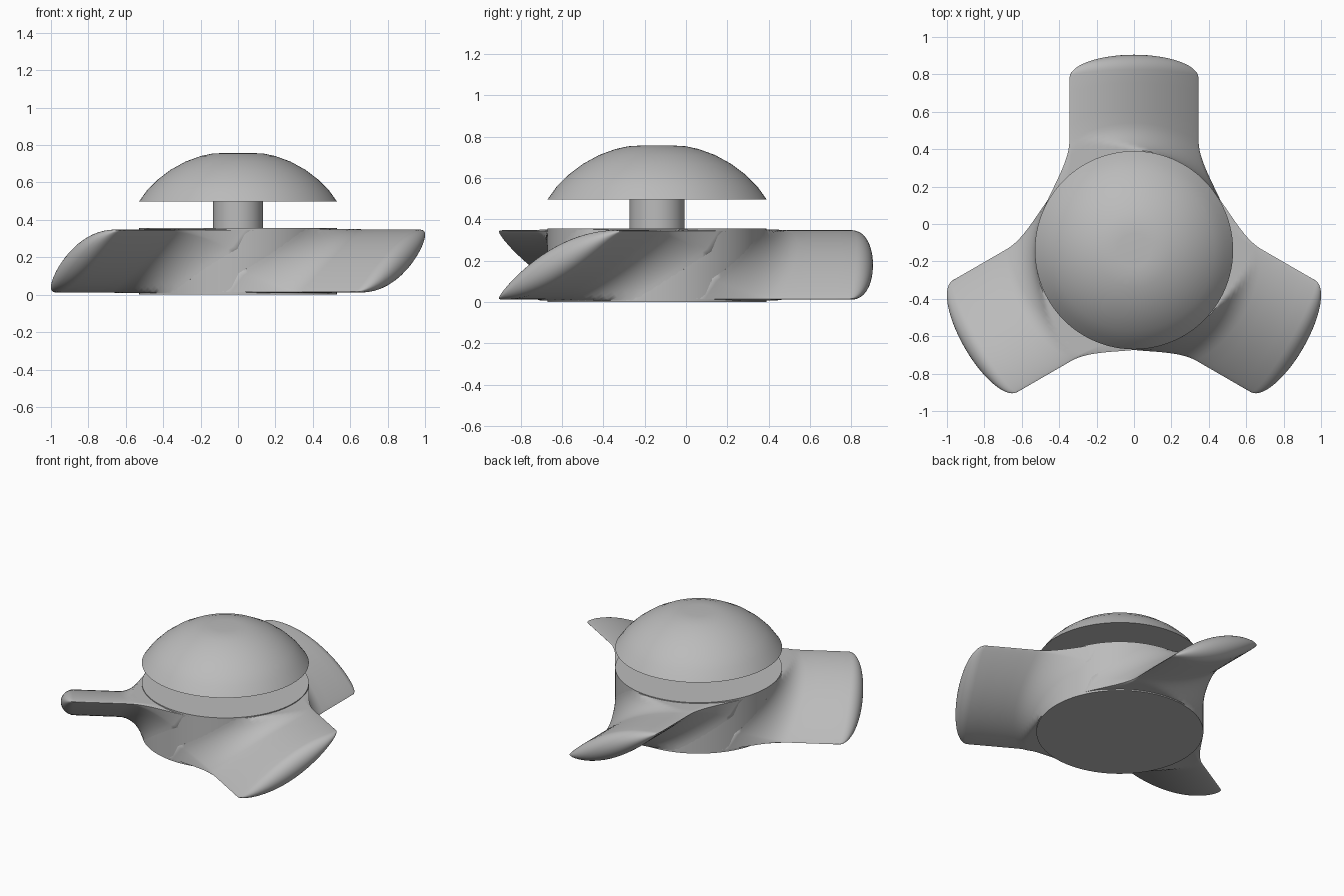
import bpy, bmesh, math
from mathutils import Matrix, Vector

cube = bpy.data.objects.get("Cube")
if cube:
    bpy.data.objects.remove(cube)

grey = bpy.data.materials.new("plain_grey")
grey.use_nodes = True
COLOUR = (0.5, 0.5, 0.5, 1)
grey.diffuse_color = COLOUR
grey.node_tree.nodes["Principled BSDF"].inputs["Base Color"].default_value = COLOUR

CENTRE = Vector((0, -0.14, 0))
HUB_R = 0.53
FILLET = 0.15
HALF_W = 0.345      # half the blade width


def finish(name, bm, angle=35):
    bmesh.ops.recalc_face_normals(bm, faces=bm.faces)
    mesh = bpy.data.meshes.new(name)
    bm.to_mesh(mesh)
    bm.free()
    mesh.materials.append(grey)
    obj = bpy.data.objects.new(name, mesh)
    bpy.context.collection.objects.link(obj)
    bpy.ops.object.select_all(action='DESELECT')
    bpy.context.view_layer.objects.active = obj
    obj.select_set(True)
    bpy.ops.object.shade_smooth_by_angle(angle=math.radians(angle))
    return obj


def lathe(name, profile, steps=96):
    bm = bmesh.new()
    verts = [bm.verts.new((r, 0, z)) for r, z in profile]
    edges = [bm.edges.new(pair) for pair in zip(verts, verts[1:])]
    bmesh.ops.spin(bm, geom=verts + edges, cent=(0, 0, 0), axis=(0, 0, 1),
                   angle=math.tau, steps=steps)
    bmesh.ops.remove_doubles(bm, verts=bm.verts, dist=0.0005)
    bmesh.ops.translate(bm, verts=bm.verts, vec=CENTRE)
    return finish(name, bm)


# Hub, shaft and domed cap
lathe("hub", [(0, 0), (HUB_R, 0), (HUB_R, 0.357), (0, 0.357)])
lathe("shaft", [(0, 0.34), (0.133, 0.34), (0.133, 0.51), (0, 0.51)], 48)
lathe("dome_cap", [(0, 0.497), (HUB_R, 0.497), (0.485, 0.56), (0.43, 0.615),
                   (0.36, 0.668), (0.28, 0.712), (0.2, 0.741), (0.14, 0.754),
                   (0.09, 0.757), (0, 0.757)])


# Pitched lens section of a blade: across position and height
def lens(theta, thin=1.0):
    u = -math.cos(theta)
    side = math.sin(theta)
    half = 0.08 * abs(side) * side + 0.01 * side
    return Vector((u * HALF_W, 0.18 - 0.165 * u + half * thin))


COUNT = 56
ANGLES = [math.tau * i / COUNT for i in range(COUNT)]


def clamp_height(z):
    return min(max(z, 0.008), 0.351)


def root_ring(rho):
    """Section grown outwards into a fillet, lying on a cylinder round the hub."""
    gap = FILLET - max(rho - HUB_R, 0)
    grow = FILLET - math.sqrt(max(FILLET ** 2 - gap ** 2, 0))
    ring = []
    for a in ANGLES:
        tangent = lens(a + 0.03) - lens(a - 0.03)
        normal = Vector((-tangent.y, tangent.x)).normalized()
        p = lens(a) + normal * grow
        ring.append(Vector((p.x, math.sqrt(rho ** 2 - p.x ** 2), clamp_height(p.y))))
    return ring


def tip_ring(phi):
    """Section thinning out into the rounded tip."""
    ring = []
    for a in ANGLES:
        p = lens(a, math.cos(phi))
        arch = abs(math.sin(a))
        y = 0.92 + 0.125 * arch - 0.08 * arch * (1 - math.sin(phi))
        ring.append(Vector((p.x, y, clamp_height(p.y))))
    return ring


def blade(name, turn):
    rings = [root_ring(0.515)]
    for i in range(13):
        t = i / 12
        rings.append(root_ring(HUB_R + FILLET * t * t))
    tips = [tip_ring(math.pi / 2 * i / 8) for i in range(9)]
    base = rings[-1]
    for t in (0.25, 0.5, 0.75):
        rings.append([p.lerp(q, t) for p, q in zip(base, tips[0])])
    rings += tips
    bm = bmesh.new()
    rows = [[bm.verts.new(p) for p in ring] for ring in rings]
    for low, high in zip(rows, rows[1:]):
        for i in range(COUNT):
            j = (i + 1) % COUNT
            bm.faces.new((low[i], low[j], high[j], high[i]))
    bm.faces.new(rows[0])
    bmesh.ops.remove_doubles(bm, verts=bm.verts, dist=0.0002)
    bm.transform(Matrix.Translation(CENTRE) @ Matrix.Rotation(turn, 4, 'Z'))
    return finish(name, bm, 50)


# Three blades evenly round the hub
for label, degrees in (("back", 0), ("right", 120), ("left", 240)):
    blade(label + "_blade", math.radians(degrees))
